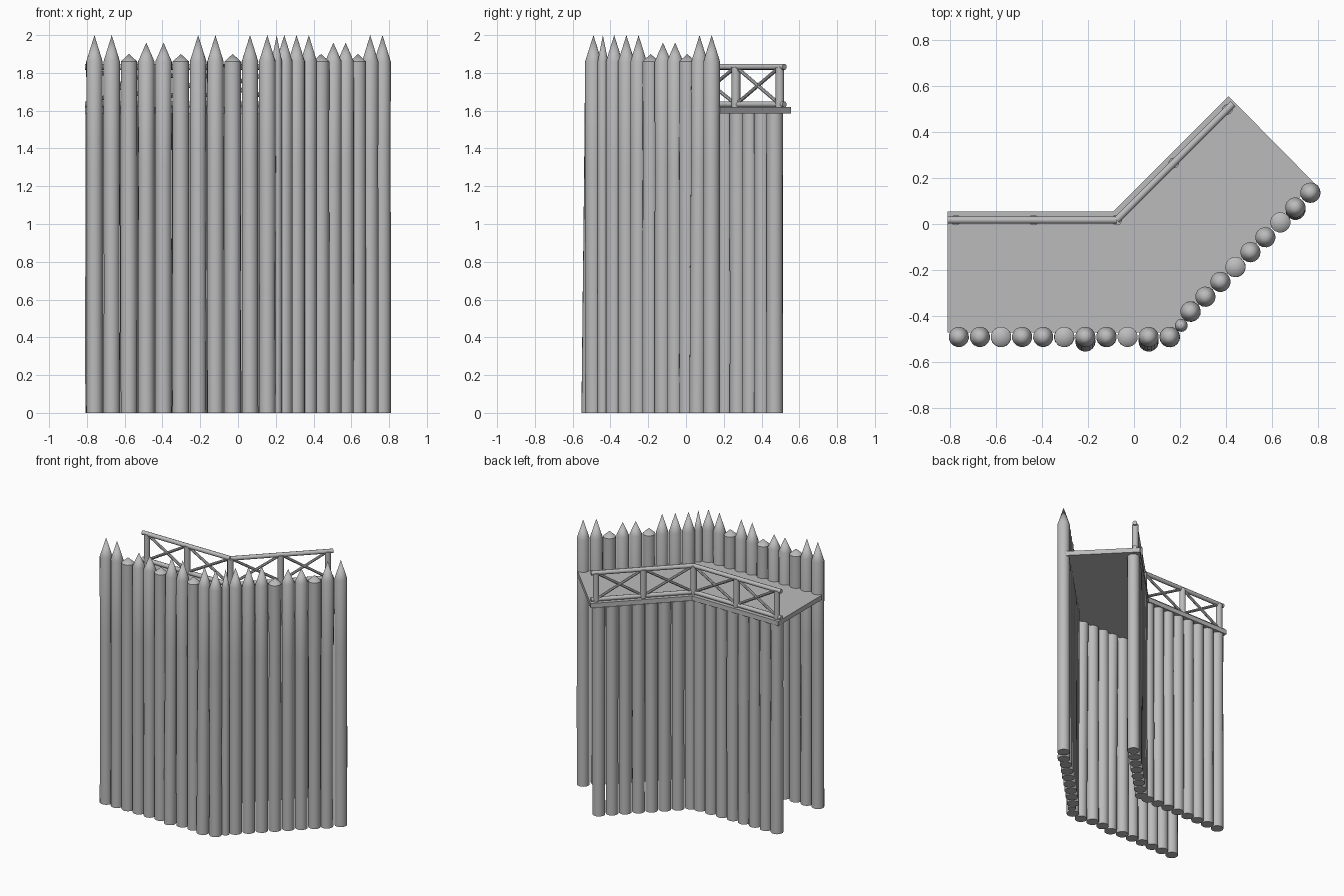
import bpy, bmesh, math, random
from mathutils import Vector

random.seed(4)
cube = bpy.data.objects.get("Cube")
if cube:
    bpy.data.objects.remove(cube)

wood = bpy.data.materials.new("grey_wood")
wood.use_nodes = True
GREY = (0.5, 0.5, 0.5, 1)
wood.diffuse_color = GREY
wood.node_tree.nodes["Principled BSDF"].inputs["Base Color"].default_value = GREY


def finish(name, bm, smooth=True):
    bmesh.ops.recalc_face_normals(bm, faces=bm.faces)
    mesh = bpy.data.meshes.new(name)
    bm.to_mesh(mesh)
    bm.free()
    mesh.materials.append(wood)
    obj = bpy.data.objects.new(name, mesh)
    bpy.context.collection.objects.link(obj)
    if smooth:
        bpy.ops.object.select_all(action='DESELECT')
        obj.select_set(True)
        bpy.context.view_layer.objects.active = obj
        bpy.ops.object.shade_smooth_by_angle(angle=math.radians(40))
    return obj


def log(name, x, y, radius, shoulder, tip=None, lean=0.0):
    """Upright log with a slightly uneven trunk and an optional pointed end."""
    bm = bmesh.new()
    sides = 16
    turn = random.uniform(0, 1)
    rings = []
    for t in (0, 0.35, 0.7, 1):
        swell = 1 if t in (0, 1) else random.uniform(0.96, 1.03)
        cy = y - lean * (1 - t)
        ring = []
        for i in range(sides):
            a = turn + math.tau * i / sides
            ring.append(bm.verts.new((x + radius * swell * math.cos(a),
                                      cy + radius * swell * math.sin(a), shoulder * t)))
        rings.append(ring)
    for low, high in zip(rings, rings[1:]):
        for i in range(sides):
            j = (i + 1) % sides
            bm.faces.new((low[i], low[j], high[j], high[i]))
    bm.faces.new(rings[0])
    if tip:
        point = bm.verts.new((x, y, tip))
        for i in range(sides):
            bm.faces.new((rings[-1][i], rings[-1][(i + 1) % sides], point))
    else:
        bm.faces.new(rings[-1])
    return finish(name, bm)


def pole(name, start, end, radius, sides=10):
    """Round bar between two points."""
    a, b = Vector(start), Vector(end)
    bm = bmesh.new()
    bmesh.ops.create_cone(bm, cap_ends=True, segments=sides, radius1=radius,
                          radius2=radius, depth=(b - a).length)
    bm.transform((b - a).to_track_quat('Z', 'Y').to_matrix().to_4x4())
    bmesh.ops.translate(bm, verts=bm.verts, vec=(a + b) / 2)
    return finish(name, bm)


# Front palisade: straight run, thin corner stake, diagonal run
R = 0.044
TALL, MID, LOW = 2.0, 1.96, 1.9
straight_tips = [TALL, TALL, LOW, MID, MID, LOW, TALL, TALL, LOW, TALL, TALL]
diagonal_tips = [TALL, TALL, TALL, LOW, MID, MID, LOW, TALL, TALL]
for i, tip in enumerate(straight_tips):
    lean = 0.02 if i in (6, 9) else 0.0
    log(f"front_log_{i + 1}", -0.76 + 0.0915 * i, -0.49, R, 1.86, tip, lean)
log("corner_stake", 0.205, -0.44, 0.028, 1.86, TALL)
for i, tip in enumerate(diagonal_tips):
    log(f"diagonal_log_{i + 1}", 0.245 + 0.065 * i, -0.38 + 0.0645 * i, R, 1.86, tip,
        0.01 if i == 7 else 0.0)

# Back support logs under the walkway
for i in range(8):
    log(f"back_log_{i + 1}", -0.765 + 0.0915 * i, 0.005, R, 1.59)
for i in range(8):
    log(f"back_diagonal_log_{i + 1}", 0.40 - 0.065 * i, 0.47 - 0.065 * i, R, 1.59)

# Walkway floor
outline = [(-0.81, -0.47), (0.17, -0.47), (0.78, 0.18),
           (0.41, 0.555), (-0.09, 0.055), (-0.81, 0.055)]
bm = bmesh.new()
floor = bm.faces.new([bm.verts.new((x, y, 1.585)) for x, y in outline])
grown = bmesh.ops.extrude_face_region(bm, geom=[floor])
bmesh.ops.translate(bm, vec=(0, 0, 0.035),
                    verts=[v for v in grown["geom"] if isinstance(v, bmesh.types.BMVert)])
finish("walkway_floor", bm, smooth=False)

# Railing along both back edges
corner = Vector((-0.075, 0.017, 0))
ends = {"straight": Vector((-0.81, 0.017, 0)), "diagonal": Vector((0.43, 0.522, 0))}
BOTTOM, TOP = Vector((0, 0, 1.633)), Vector((0, 0, 1.832))
pole("corner_post", corner + Vector((0, 0, 1.6)), corner + TOP, 0.023)
for side, end in ends.items():
    pole(f"{side}_top_rail", corner + TOP, end + TOP, 0.016)
    pole(f"{side}_bottom_rail", corner + BOTTOM, end + BOTTOM, 0.016)
    stops = [corner, corner.lerp(end, 0.49), corner.lerp(end, 0.95)]
    for i, (a, b) in enumerate(zip(stops, stops[1:]), 1):
        pole(f"{side}_post_{i}", b + Vector((0, 0, 1.6)), b + TOP, 0.023)
        pole(f"{side}_brace_up_{i}", a + BOTTOM, b + TOP, 0.01, 8)
        pole(f"{side}_brace_down_{i}", a + TOP, b + BOTTOM, 0.01, 8)
